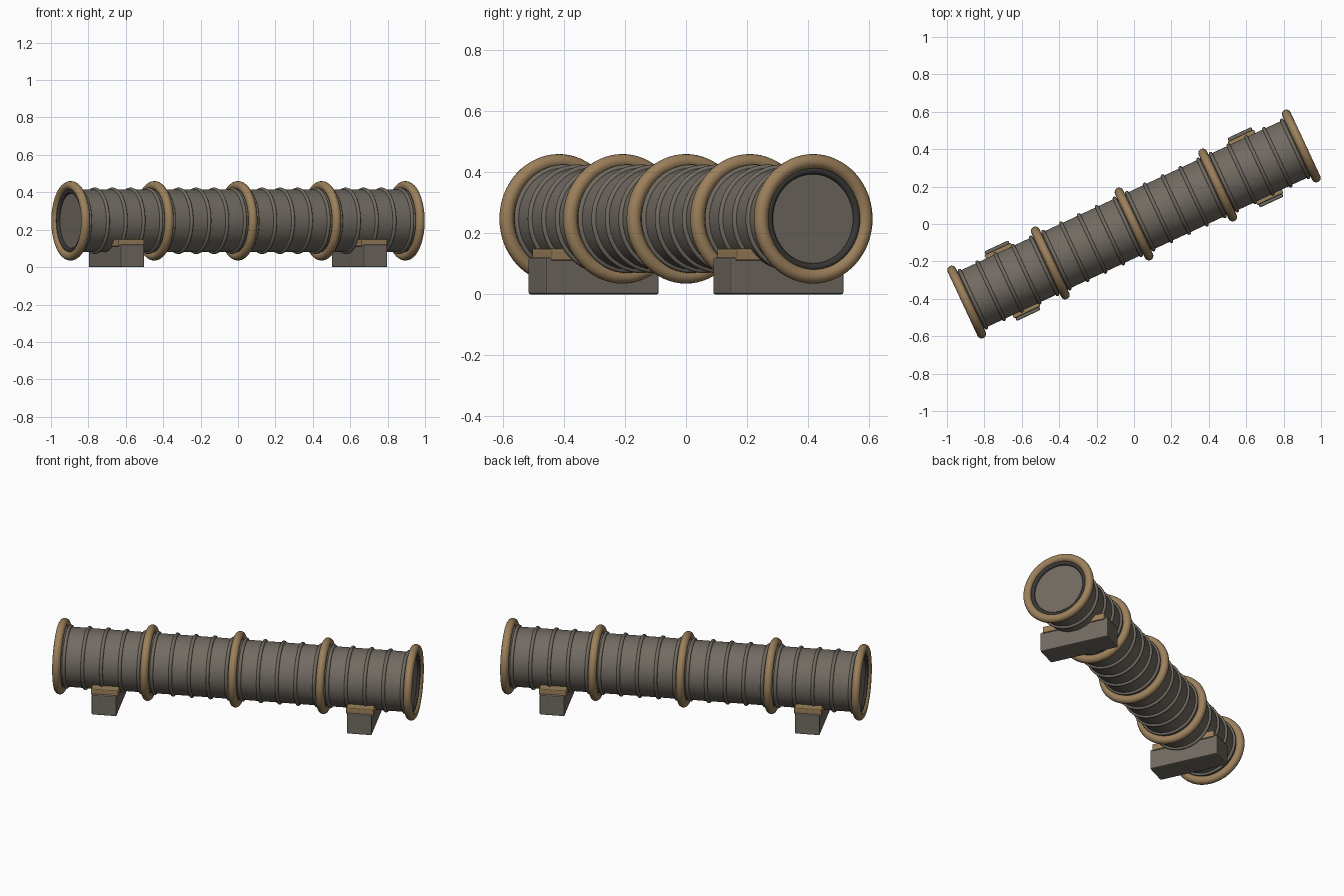
import bpy, math
from mathutils import Matrix

if "Cube" in bpy.data.objects:
    bpy.data.objects.remove(bpy.data.objects["Cube"])

ANGLE = math.radians(25)   # heading of the pipe in plan
CZ = 0.2475                # height of the pipe axis
END = 0.987                # end collar distance from centre
SEG = END / 2              # collar spacing
TURN = Matrix.Rotation(ANGLE, 4, 'Z')
ALONG = Matrix.Rotation(math.pi / 2, 4, 'Y')


def material(name, col):
    m = bpy.data.materials.new(name)
    m.diffuse_color = (*col, 1)
    m.use_nodes = True
    m.node_tree.nodes["Principled BSDF"].inputs["Base Color"].default_value = m.diffuse_color
    return m


GREY = material("weathered_grey", (0.165, 0.145, 0.122))
TAN = material("bronze_tan", (0.33, 0.215, 0.105))
DARK = material("dark_lining", (0.04, 0.039, 0.037))


def finish(name, mat, smooth=True):
    ob = bpy.context.object
    ob.name = name
    ob.data.materials.append(mat)
    if smooth:
        bpy.ops.object.shade_smooth_by_angle(angle=math.radians(40))
    return ob


def ring(name, s, major, minor, mat, sides=12):
    bpy.ops.mesh.primitive_torus_add(major_radius=major, minor_radius=minor,
                                     major_segments=64, minor_segments=sides)
    ob = finish(name, mat)
    ob.matrix_world = TURN @ Matrix.Translation((s, 0, CZ)) @ ALONG


def block(name, s, size, z, mat, bevel):
    bpy.ops.mesh.primitive_cube_add(size=1)
    ob = finish(name, mat, False)
    ob.data.transform(Matrix.Diagonal((*size, 1)))
    ob.matrix_world = TURN @ Matrix.Translation((s, 0, z + size[2] / 2))
    b = ob.modifiers.new("edge_bevel", 'BEVEL')
    b.width = bevel
    b.segments = 2


# main pipe with closed ends
bpy.ops.mesh.primitive_cylinder_add(vertices=64, radius=0.167, depth=1.964)
pipe = finish("pipe_body", GREY)
pipe.matrix_world = TURN @ Matrix.Translation((0, 0, CZ)) @ ALONG

# heavy collars
for i in range(-2, 3):
    ring("collar", i * SEG, 0.1885, 0.024, TAN, 16)

# thin ribs, five per section
for k in range(-2, 2):
    for j in range(-2, 3):
        ring("rib", (k + 0.5) * SEG + j * 0.105, 0.168, 0.010, GREY, 10)

for side in (-1, 1):
    # dark lining around each end cap
    ring("end_lining", side * 0.984, 0.159, 0.013, DARK)
    # support foot and saddle
    block("foot", side * 0.717, (0.14, 0.41, 0.12), 0, GREY, 0.006)
    block("saddle", side * 0.717, (0.155, 0.375, 0.04), 0.11, TAN, 0.006)
